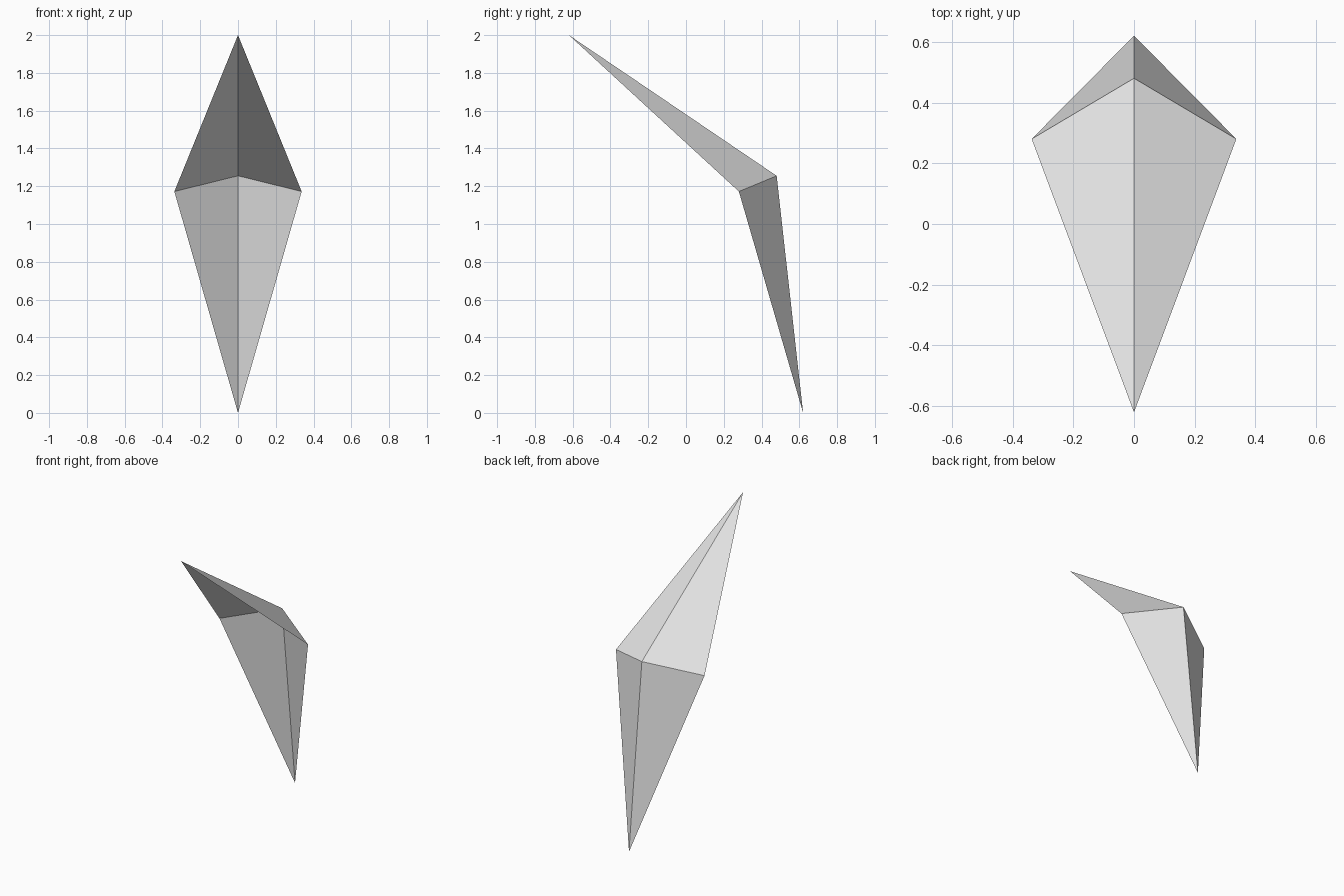
import bpy
import bmesh

default = bpy.data.objects.get("Cube")
if default:
    bpy.data.objects.remove(default, do_unlink=True)

# Plain light grey material
grey = bpy.data.materials.new("light grey")
grey.use_nodes = True
colour = (0.8, 0.8, 0.8, 1.0)
grey.diffuse_color = colour
grey.node_tree.nodes["Principled BSDF"].inputs["Base Color"].default_value = colour

# Left half of the folded sheet: two triangles sharing the crease
bm = bmesh.new()
tip = bm.verts.new((0, -0.62, 2.0))      # upper forward point
ridge = bm.verts.new((0, 0.48, 1.255))   # centre of the crease
corner = bm.verts.new((0.337, 0.28, 1.172))  # side end of the crease
foot = bm.verts.new((0, 0.62, 0.0))      # lower point
bm.faces.new((tip, corner, ridge))       # upper blade
bm.faces.new((ridge, corner, foot))      # lower blade

# Face the outer side up and back
for face in bm.faces:
    face.normal_update()
    if face.normal.y < 0:
        face.normal_flip()

mesh = bpy.data.meshes.new("folded_blade")
bm.to_mesh(mesh)
bm.free()
mesh.materials.append(grey)
blade = bpy.data.objects.new("folded_blade", mesh)
bpy.context.collection.objects.link(blade)

# Mirror across the centre line, welding the spine
mirror = blade.modifiers.new("mirror", 'MIRROR')
mirror.use_axis = (True, False, False)
mirror.use_clip = True
mirror.merge_threshold = 0.001
